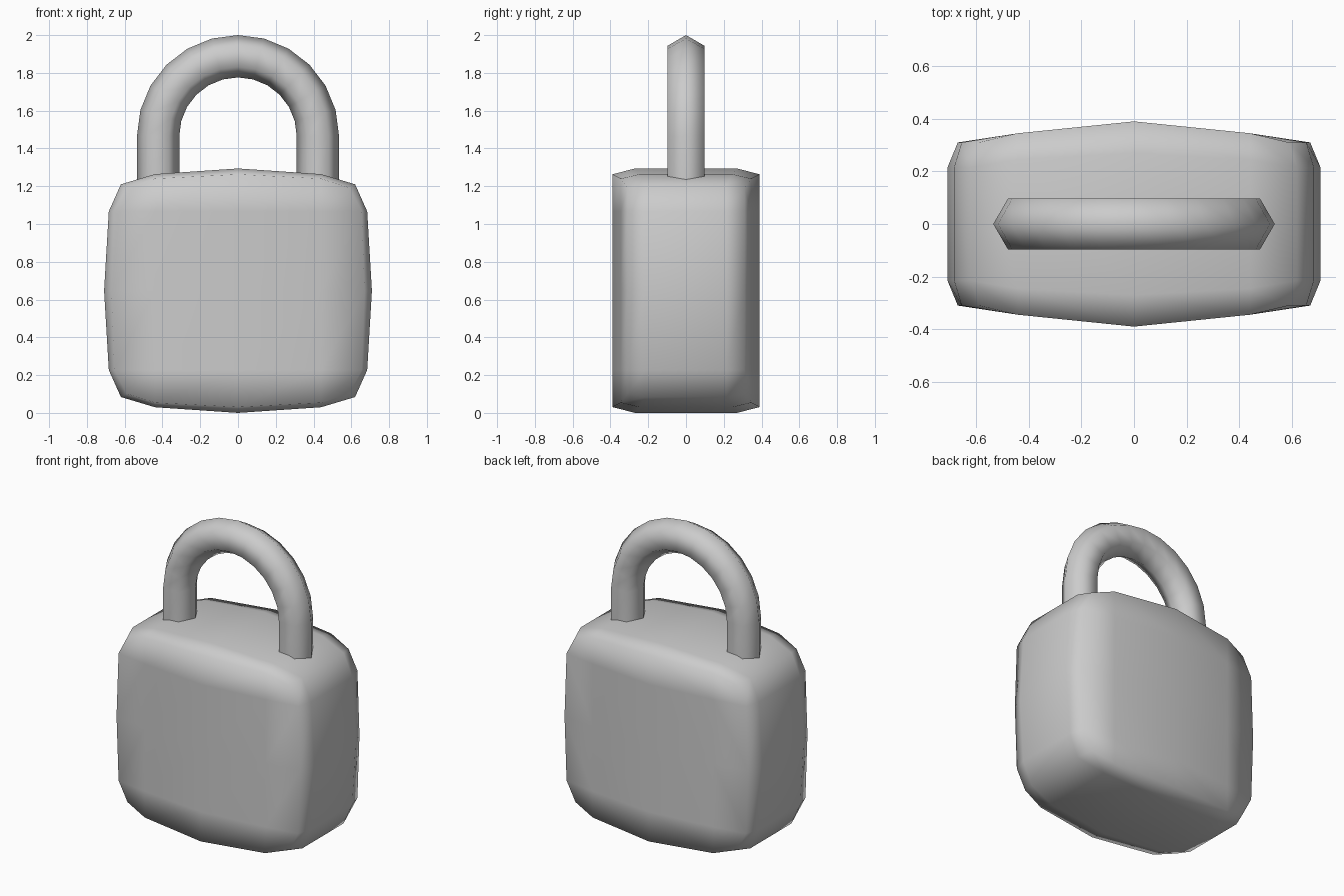
import bpy, bmesh, math

if "Cube" in bpy.data.objects:
    bpy.data.objects.remove(bpy.data.objects["Cube"])

ZC = 0.647  # mid height of the body


def make_object(name, bm):
    bmesh.ops.recalc_face_normals(bm, faces=bm.faces)
    for f in bm.faces:
        f.smooth = True
    me = bpy.data.meshes.new(name)
    bm.to_mesh(me)
    bm.free()
    ob = bpy.data.objects.new(name, me)
    bpy.context.collection.objects.link(ob)
    return ob


# Body: bulged front and back grids joined by a chamfered rim
def build_body():
    bm = bmesh.new()
    # half sizes by distance from the middle row or column (0, 1, 2)
    face_x, rim_x = (0.67, 0.655, 0.59), (0.709, 0.684, 0.62)
    face_z, rim_z = (0.616, 0.593, 0.545), (0.647, 0.617, 0.563)
    face_y, rim_y = (0.39, 0.345, 0.31), (0.27, 0.245, 0.215)
    col_x, row_z = (0, 0.44), (0, 0.42)
    sgn = lambda n: (n > 0) - (n < 0)

    def point(i, j, side, rim):
        a, b = abs(i), abs(j)
        ex, ez, ey = (rim_x, rim_z, rim_y) if rim else (face_x, face_z, face_y)
        x = ex[b] if a == 2 else col_x[a]
        z = ez[a] if b == 2 else row_z[b]
        return bm.verts.new((sgn(i) * x, side * ey[a], ZC + sgn(j) * z))

    R = range(-2, 3)
    border = ([(i, -2) for i in range(-2, 2)] + [(2, j) for j in range(-2, 2)] +
              [(i, 2) for i in range(2, -2, -1)] + [(-2, j) for j in range(2, -2, -1)])
    rings = {}
    for side in (-1, 1):
        g = {(i, j): point(i, j, side, False) for i in R for j in R}
        for i in range(-2, 2):
            for j in range(-2, 2):
                bm.faces.new((g[i, j], g[i + 1, j], g[i + 1, j + 1], g[i, j + 1]))
        rings[side] = ([g[k] for k in border],
                       [point(i, j, side, True) for i, j in border])
    loops = [rings[-1][0], rings[-1][1], rings[1][1], rings[1][0]]
    for p, q in zip(loops, loops[1:]):
        for k in range(16):
            n = (k + 1) % 16
            bm.faces.new((p[k], p[n], q[n], q[k]))
    return make_object("lock_body", bm)


# Shackle: six-sided tube swept along two legs and a half-circle arch
def build_shackle():
    bm = bmesh.new()
    arc_r, tube_r, arc_z = 0.423, 0.112, 1.465
    path = [(0, 1.18)] + [(math.pi * k / 12, arc_z) for k in range(13)] + [(math.pi, 1.18)]
    rings = []
    for ang, z in path:
        ring = []
        for k in range(6):
            t = k * math.pi / 3
            r = arc_r + tube_r * math.cos(t)
            ring.append(bm.verts.new((r * math.cos(ang), tube_r * math.sin(t),
                                      z + r * math.sin(ang))))
        rings.append(ring)
    for p, q in zip(rings, rings[1:]):
        for k in range(6):
            n = (k + 1) % 6
            bm.faces.new((p[k], p[n], q[n], q[k]))
    return make_object("shackle", bm)


build_body()
build_shackle()
